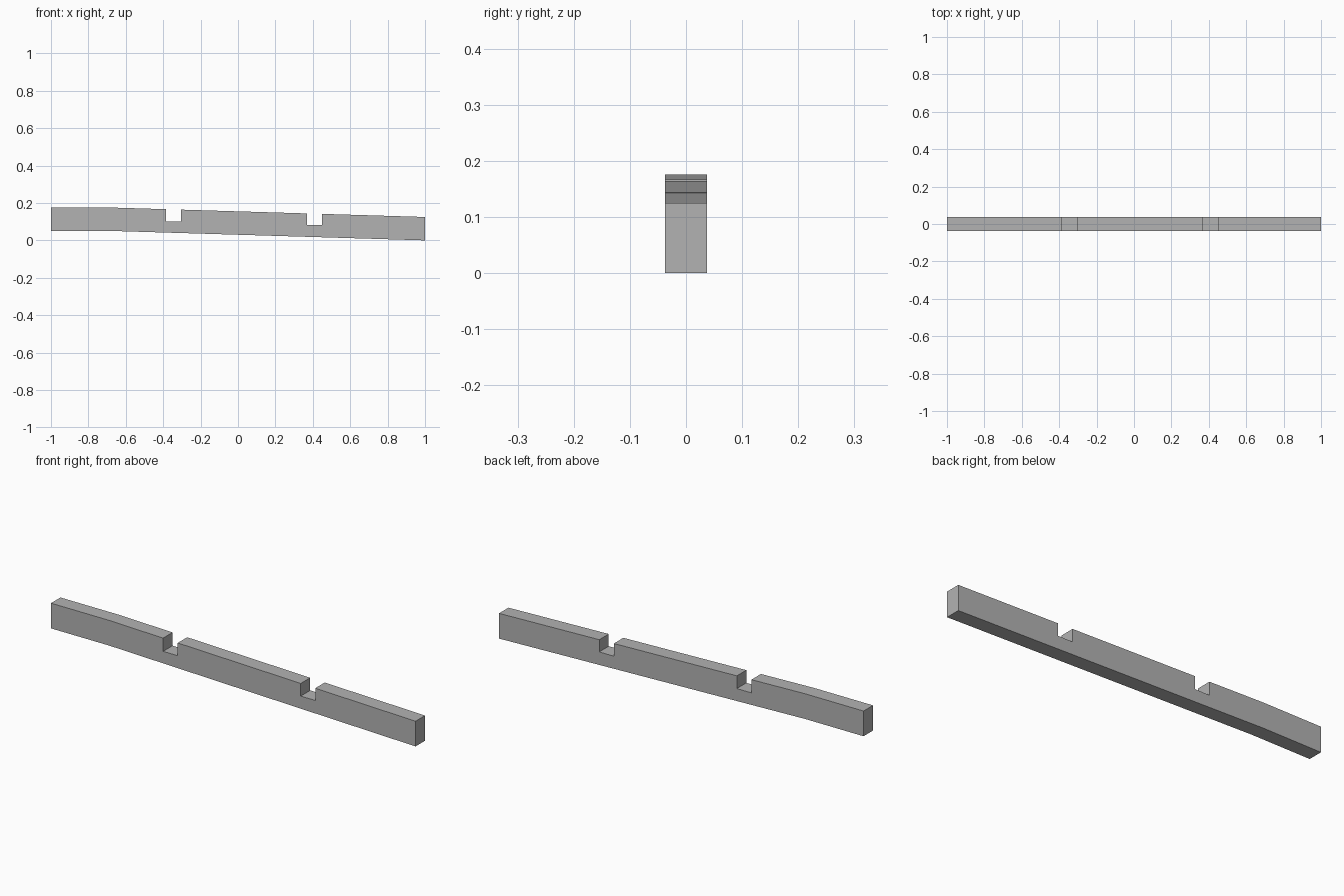
import bpy
import bmesh

cube = bpy.data.objects.get("Cube")
if cube:
    bpy.data.objects.remove(cube, do_unlink=True)

HALF_WIDTH = 0.037
DEPTH = 0.125       # vertical thickness of the beam
BEND = -0.68        # level end meets the sloping run here
HIGH = 0.0505       # underside height of the level end
NOTCHES = [(-0.385, -0.305, 0.101), (0.37, 0.45, 0.081)]


def underside(x):
    return HIGH if x <= BEND else HIGH * (1 - x) / (1 - BEND)


def top(x):
    return underside(x) + DEPTH


# Side profile: underside, then the top edge with its two notches
profile = [(x, underside(x)) for x in (-1, BEND, 1)] + [(1, top(1))]
for x0, x1, floor in reversed(NOTCHES):
    profile += [(x1, top(x1)), (x1, floor), (x0, floor), (x0, top(x0))]
profile += [(BEND, top(BEND)), (-1, top(-1))]

# Extrude the profile across the beam's width
bm = bmesh.new()
side = bm.faces.new([bm.verts.new((x, -HALF_WIDTH, z)) for x, z in profile])
extruded = bmesh.ops.extrude_face_region(bm, geom=[side])["geom"]
bmesh.ops.translate(bm, vec=(0, 2 * HALF_WIDTH, 0),
                    verts=[g for g in extruded if isinstance(g, bmesh.types.BMVert)])
if side.is_valid and any(len(e.link_faces) < 2 for e in bm.edges):
    bm.faces.new([v for v in bm.verts if v.co.y < 0])
bmesh.ops.recalc_face_normals(bm, faces=bm.faces)

mesh = bpy.data.meshes.new("notched_beam")
bm.to_mesh(mesh)
bm.free()
beam = bpy.data.objects.new("notched_beam", mesh)
bpy.context.collection.objects.link(beam)

# Plain grey finish
grey = bpy.data.materials.new("plain_grey")
grey.use_nodes = True
colour = (0.45, 0.45, 0.45, 1)
grey.diffuse_color = colour
grey.node_tree.nodes["Principled BSDF"].inputs["Base Color"].default_value = colour
mesh.materials.append(grey)
